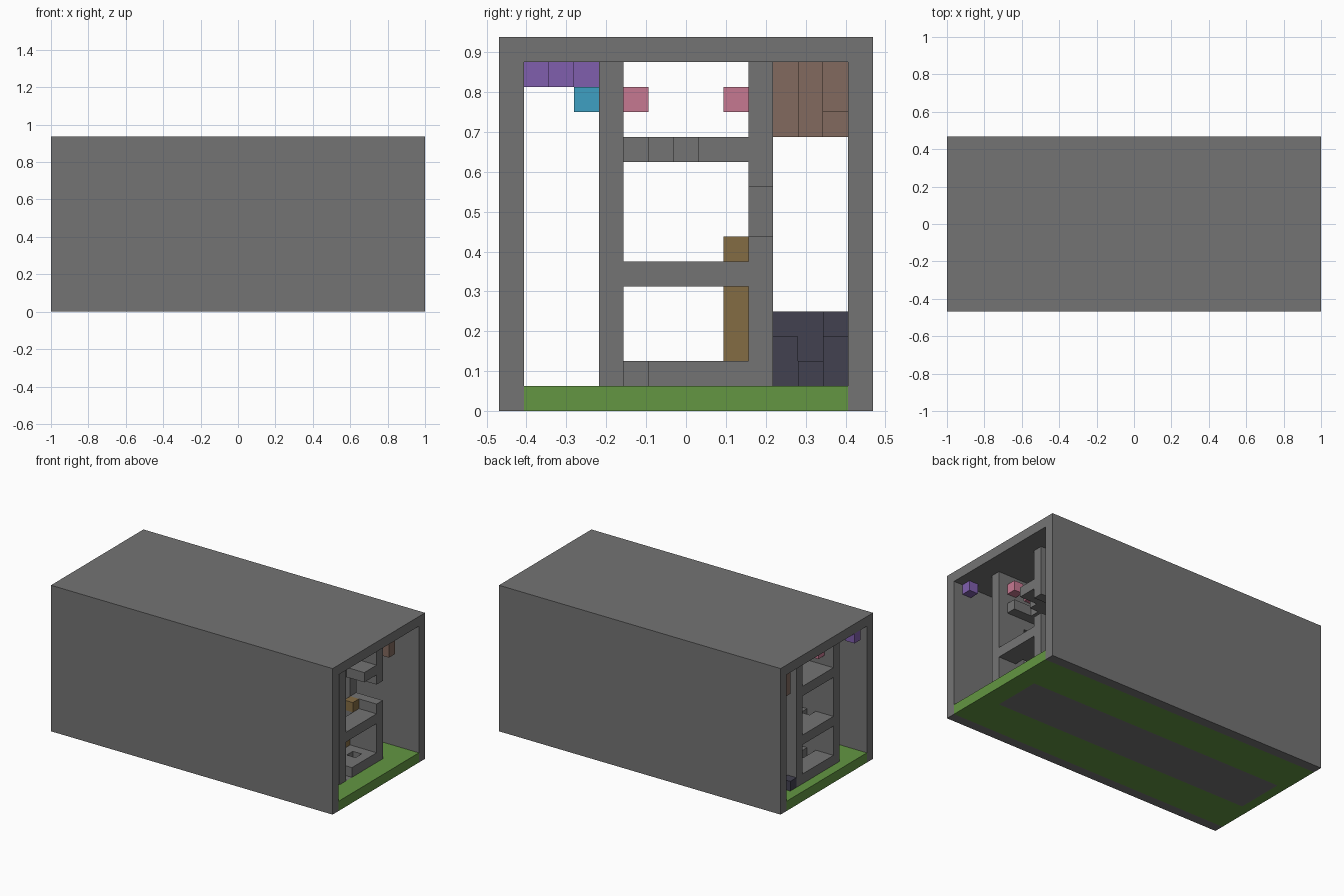
import bpy, bmesh, random
from mathutils import Vector

cube = bpy.data.objects.get("Cube")
if cube:
    bpy.data.objects.remove(cube, do_unlink=True)

UNIT = 1 / 16                      # edge of one block
NX, NY, NZ = 32, 15, 15            # overall size in blocks
random.seed(4)


def material(name, rgb):
    linear = [((c / 255 + 0.055) / 1.055) ** 2.4 for c in rgb] + [1]
    mat = bpy.data.materials.new(name)
    mat.use_nodes = True
    mat.diffuse_color = linear
    mat.node_tree.nodes["Principled BSDF"].inputs["Base Color"].default_value = linear
    return mat


stone = material("stone grey", (116, 116, 116))
grass = material("grass green", (99, 150, 66))
purple = material("purple", (128, 95, 174))
teal = material("teal", (62, 160, 194))
pink = material("pink", (198, 120, 145))
brown = material("brown", (130, 106, 94))
tan = material("tan", (132, 108, 68))
slate = material("dark slate", (66, 65, 80))


def span(xs, ys, zs):
    """Set of blocks in three half-open ranges."""
    return {(i, j, k) for i in range(*xs) for j in range(*ys) for k in range(*zs)}


def part(name, mat, cells):
    """One object made of the outer skin of a set of blocks."""
    bm = bmesh.new()
    for cell in cells:
        for axis in range(3):
            for side in (0, 1):
                near = list(cell)
                near[axis] += 2 * side - 1
                if tuple(near) in cells:
                    continue
                u, v = (axis + 1) % 3, (axis + 2) % 3
                ring = []
                for a, b in ((0, 0), (1, 0), (1, 1), (0, 1)):
                    p = Vector(cell)
                    p[axis] += side
                    p[u] += a
                    p[v] += b
                    ring.append(bm.verts.new((p - Vector((NX / 2, NY / 2, 0))) * UNIT))
                bm.faces.new(ring if side else ring[::-1])
    bmesh.ops.remove_doubles(bm, verts=bm.verts[:], dist=UNIT / 100)
    bmesh.ops.dissolve_limit(bm, angle_limit=0.01, verts=bm.verts[:], edges=bm.edges[:])
    mesh = bpy.data.meshes.new(name)
    bm.to_mesh(mesh)
    bm.free()
    mesh.materials.append(mat)
    obj = bpy.data.objects.new(name, mesh)
    bpy.context.collection.objects.link(obj)
    return obj


# Outer shell: two long walls and the roof, open at both ends
full = (0, NX)
part("outer_shell", stone,
     span(full, (0, NY), (0, NZ)) - span(full, (1, NY - 1), (0, NZ - 1)))

# Ground with a stone foundation set into it
inner = (1, 30)
foundation = span(inner, (5, 10), (0, 1))
part("ground", grass, span(full, (1, NY - 1), (0, 1)) - foundation)
part("foundation", stone, foundation)

# Inner long walls with rows of windows
for name, j, first in (("front_inner_wall", 4, 24), ("back_inner_wall", 10, 27)):
    wall = span(inner, (j, j + 1), (1, NZ - 1))
    for i in range(first, 2, -6):
        wall -= span((i, i + 3), (j, j + 1), (7, 9))
    part(name, stone, wall)

# Three storeys with openings; the end of the top one is stepped
lower = span(inner, (5, 10), (1, 2)) - span((29, 30), (5, 6), (1, 2))
middle = span(inner, (5, 10), (5, 6))
upper = span(inner, (5, 10), (10, 11))
for j, start in ((5, 29), (6, 27), (7, 28)):
    upper -= span((start, 30), (j, j + 1), (10, 11))
for i in range(3, 29, 8):
    lower -= span((i, i + 1), (5, 7), (1, 2)) | span((i + 1, i + 2), (8, 9), (1, 2))
    middle -= span((i, i + 1), (5, 6), (5, 6)) | span((i, i + 1), (8, 9), (5, 6))
part("lower_floor", stone, lower)
part("middle_floor", stone, middle)
part("upper_floor", stone, upper)

# Wooden posts and crates along the back inner wall
part("posts", tan, {c for i in (26, 18, 10) for c in span((i, i + 1), (9, 10), (2, 5))})
part("crates", tan, {(i, 9, 6) for i in (27, 19, 11)})

# Pink lamps on both sides of the top storey
part("front_lamps", pink, {(i, 5, 12) for i in range(2, 29, 2)})
part("back_lamps", pink, {(i, 9, 12) for i in range(5, 26, 4)})

# Purple ceiling blocks and teal blocks in the front passage
part("ceiling_blocks", purple,
     {(0, 2, 13), (30, 1, 13)} | {(i, random.choice((1, 2, 3)), 13) for i in range(4, 28, 4)}
     | {(16, 3, 13)})
part("teal_blocks", teal, {(i, 3, 12) for i in (8, 16, 24)})

# Hanging columns and ground rocks in the back passage
hanging = span((29, 30), (12, 13), (11, 14)) | span((1, 2), (12, 13), (11, 14))
rocks = {(1, 11, 1)}
for i in range(4, 27, 2):
    j = 11 + (i // 2) % 3
    hanging |= span((i, i + 1), (j, j + 1), (random.choice((11, 12)), 14))
    j = 11 + (i // 2 + 1) % 3
    rocks |= span((i, i + 1), (j, j + 1), (1, random.choice((2, 3, 4))))
hanging |= span((14, 16), (11, 14), (11, 14))
rocks |= span((15, 17), (11, 14), (1, 4))
part("hanging_columns", brown, hanging)
part("ground_rocks", slate, rocks)
